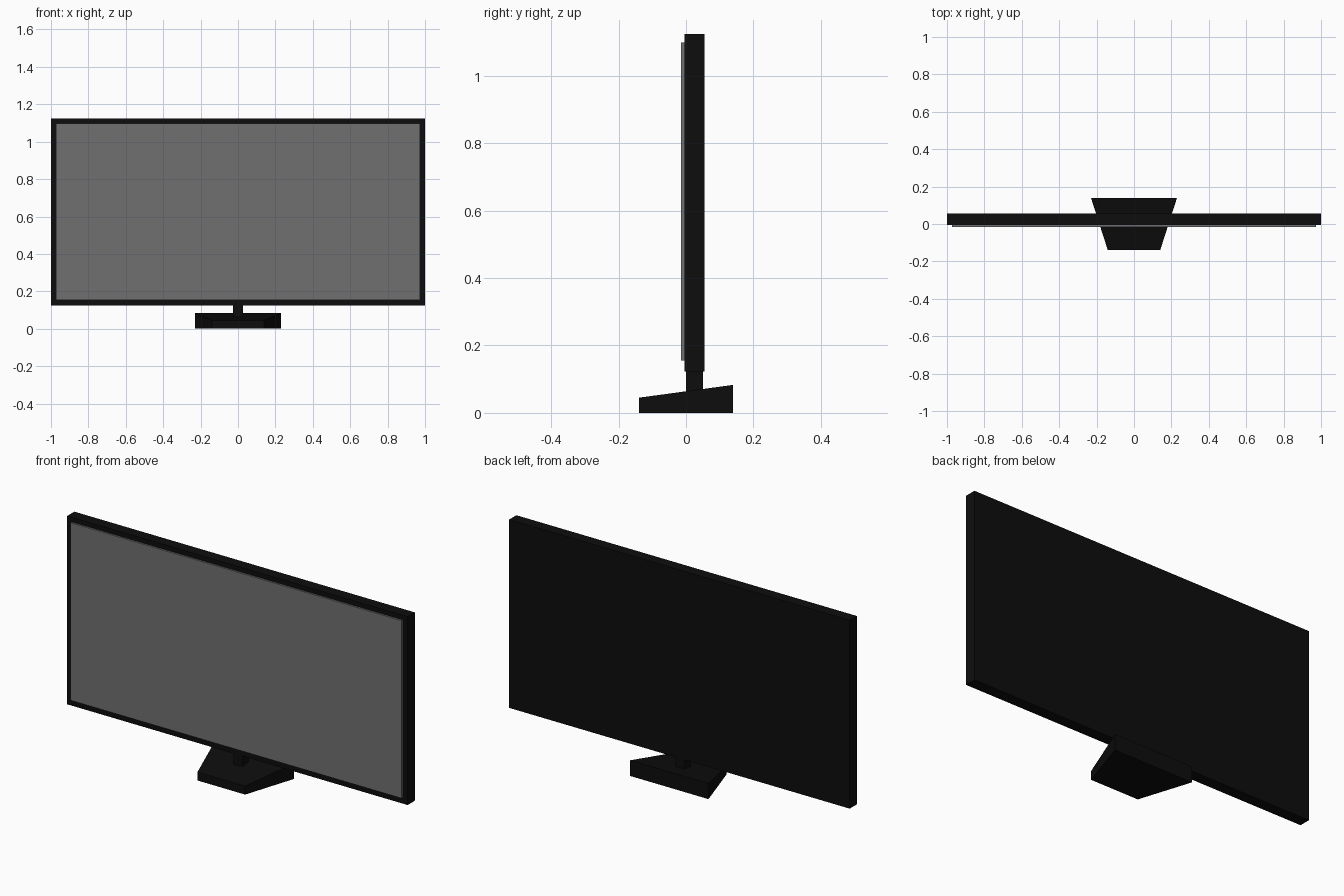
import bpy
import bmesh

if "Cube" in bpy.data.objects:
    bpy.data.objects.remove(bpy.data.objects["Cube"])


def material(name, value):
    mat = bpy.data.materials.new(name)
    mat.diffuse_color = (value, value, value, 1)
    mat.use_nodes = True
    mat.node_tree.nodes["Principled BSDF"].inputs["Base Color"].default_value = mat.diffuse_color
    return mat


BLACK = material("black_plastic", 0.004)
GREY = material("screen_grey", 0.16)


def box(name, x, y, z, mat):
    """Box from (min, max) extents; returns the object."""
    bm = bmesh.new()
    bmesh.ops.create_cube(bm, size=1)
    for v in bm.verts:
        v.co = [lo + (c + 0.5) * (hi - lo) for c, (lo, hi) in zip(v.co, (x, y, z))]
    mesh = bpy.data.meshes.new(name)
    bm.to_mesh(mesh)
    bm.free()
    mesh.materials.append(mat)
    obj = bpy.data.objects.new(name, mesh)
    bpy.context.collection.objects.link(obj)
    return obj


# Cabinet and the screen standing slightly proud of its front
box("cabinet", (-1, 1), (-0.005, 0.055), (0.123, 1.123), BLACK)
box("screen", (-0.972, 0.972), (-0.015, -0.004), (0.155, 1.098), GREY)

# Neck between cabinet and stand
box("neck", (-0.026, 0.026), (0.0, 0.05), (0.05, 0.124), BLACK)

# Stand base: narrower and lower towards the front
base = box("stand_base", (-0.23, 0.23), (-0.14, 0.14), (0, 0.083), BLACK)
for v in base.data.vertices:
    if v.co.y < 0:
        v.co.x *= 0.14 / 0.23
        v.co.z *= 0.045 / 0.083
